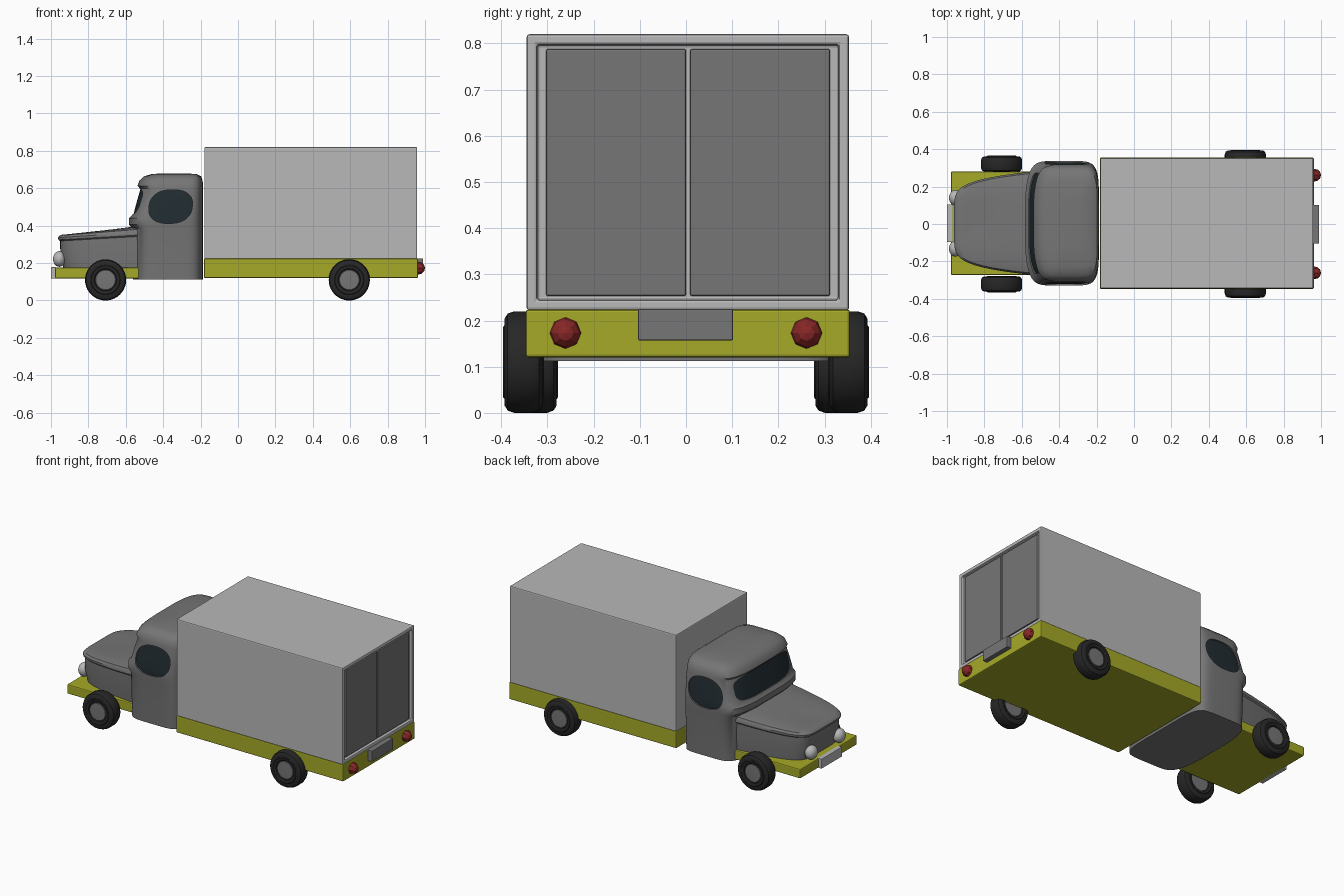
import bpy, bmesh, math
from mathutils import Matrix

if "Cube" in bpy.data.objects:
    bpy.data.objects.remove(bpy.data.objects["Cube"])

CY = 0.004  # body centre line


def material(name, rgb):
    m = bpy.data.materials.new(name)
    m.diffuse_color = (*rgb, 1)
    m.use_nodes = True
    m.node_tree.nodes["Principled BSDF"].inputs["Base Color"].default_value = m.diffuse_color
    return m


YELLOW = material("yellow_paint", (0.38, 0.40, 0.02))
BLACK = material("tyre_rubber", (0.02, 0.02, 0.02))
GLASS = material("dark_glass", (0.015, 0.025, 0.03))
RED = material("red_lens", (0.25, 0.02, 0.02))
DARK = material("dark_grey", (0.18, 0.18, 0.18))
LIGHT = material("light_grey", (0.48, 0.48, 0.48))


def finish(name, bm, mat=None, smooth=None, bevel=0):
    bmesh.ops.recalc_face_normals(bm, faces=bm.faces[:])
    me = bpy.data.meshes.new(name)
    bm.to_mesh(me)
    bm.free()
    ob = bpy.data.objects.new(name, me)
    bpy.context.collection.objects.link(ob)
    if mat:
        me.materials.append(mat)
    if bevel:
        mod = ob.modifiers.new("bevel", 'BEVEL')
        mod.width, mod.segments = bevel, 2
    if smooth:
        shade(ob, smooth)
    return ob


def shade(ob, angle):
    bpy.ops.object.select_all(action='DESELECT')
    ob.select_set(True)
    bpy.context.view_layer.objects.active = ob
    bpy.ops.object.shade_smooth_by_angle(angle=math.radians(angle))


def box(name, x, y, z, mat=None, bevel=0.006, inset=None):
    bm = bmesh.new()
    bmesh.ops.create_cube(bm, size=1)
    for v in bm.verts:
        v.co = [a + (b - a) * (c + 0.5) for (a, b), c in zip((x, y, z), v.co)]
    if inset:
        bm.normal_update()
        rear = [f for f in bm.faces if f.normal.x > 0.9]
        bmesh.ops.inset_region(bm, faces=rear, thickness=inset[0])
        solid = bmesh.ops.extrude_face_region(bm, geom=rear)
        bmesh.ops.delete(bm, geom=rear, context='FACES')
        for v in solid['geom']:
            if isinstance(v, bmesh.types.BMVert):
                v.co.x -= inset[1]
    return finish(name, bm, mat, None, bevel)


def loft(bm, rings):
    """Skin a list of equal-length closed rings and cap both ends."""
    vs = [[bm.verts.new(p) for p in r] for r in rings]
    n = len(vs[0])
    for a, b in zip(vs, vs[1:]):
        for i in range(n):
            bm.faces.new((a[i], a[(i + 1) % n], b[(i + 1) % n], b[i]))
    bm.faces.new(vs[0][::-1])
    bm.faces.new(vs[-1])


def superellipse(a, b, n, count=48):
    out = []
    for i in range(count):
        t = 2 * math.pi * (i + 0.5) / count
        c, s = math.cos(t), math.sin(t)
        out.append((a * math.copysign(abs(c) ** (2 / n), c),
                    b * math.copysign(abs(s) ** (2 / n), s)))
    return out


# cargo box, chassis and rear doors
box("cargo_box", (-0.18, 0.958), (-0.345, 0.353), (0.222, 0.82), LIGHT, 0.006, (0.032, 0.018))
box("rear_chassis", (-0.182, 0.962), (-0.347, 0.355), (0.12, 0.224), YELLOW)
box("front_chassis", (-0.978, -0.5), (-0.273, 0.281), (0.118, 0.176), YELLOW)
box("left_door", (0.93, 0.952), (-0.303, 0.0), (0.253, 0.788), DARK, 0.004)
box("right_door", (0.93, 0.952), (0.009, 0.312), (0.253, 0.788), DARK, 0.004)
box("rear_plate", (0.95, 0.99), (-0.104, 0.102), (0.157, 0.225), DARK, 0.003)
box("front_plate", (-1.0, -0.97), (-0.097, 0.105), (0.118, 0.178), LIGHT, 0.003)

# cab: rings of z, front x, back x, half width
CAB = [(0.112, -0.565, -0.187, 0.322), (0.385, -0.567, -0.187, 0.331),
       (0.405, -0.586, -0.187, 0.333), (0.44, -0.586, -0.187, 0.333),
       (0.458, -0.568, -0.187, 0.331), (0.53, -0.549, -0.187, 0.323),
       (0.60, -0.529, -0.187, 0.312), (0.613, -0.541, -0.187, 0.310),
       (0.642, -0.530, -0.189, 0.300), (0.664, -0.505, -0.197, 0.278),
       (0.676, -0.465, -0.22, 0.235), (0.68, -0.40, -0.29, 0.12)]


def cab_ring(z, xf, xb, hw, bulge=0.025):
    cx, a = (xf + bulge + xb) / 2, (xb - xf - bulge) / 2
    ring = []
    for x, y in superellipse(a, hw, 6, 64):
        bow = bulge * (1 - (y / hw) ** 2) * max(0, -x / a)
        ring.append((cx + x - bow, y + CY, z))
    return ring


def make_cab(name, mat, scale=1):
    bm = bmesh.new()
    loft(bm, [cab_ring(*r) for r in CAB])
    c = Matrix.Translation((-0.38, CY, 0.4))
    bmesh.ops.transform(bm, matrix=c @ Matrix.Scale(scale, 4) @ c.inverted(), verts=bm.verts[:])
    return finish(name, bm, mat)


def boolean(ob, cutter, operation):
    mod = ob.modifiers.new("cut", 'BOOLEAN')
    mod.object, mod.operation, mod.solver = cutter, operation, 'EXACT'
    bpy.ops.object.select_all(action='DESELECT')
    ob.select_set(True)
    bpy.context.view_layer.objects.active = ob
    bpy.ops.object.modifier_apply(modifier=mod.name)
    shade(ob, 35)


# window openings with recessed glass
cab = make_cab("cab", DARK)
glass = make_cab("window_glass", GLASS, 0.975)
bm = bmesh.new()
side = [(-0.36 + u + 0.12 * w, 0.502 + w) for u, w in superellipse(0.116, 0.09, 2.4)]
for s in (-1, 1):
    loft(bm, [[(x, CY + s * d, z) for x, z in side] for d in (0.27, 0.5)])
screen = superellipse(0.268, 0.07, 4)
loft(bm, [[(x, CY + u, 0.53 + w) for u, w in screen] for x in (-0.8, -0.478)])
cutter = finish("window_cutter", bm)
boolean(cab, cutter, 'DIFFERENCE')
boolean(glass, cutter, 'INTERSECT')
bpy.data.objects.remove(cutter)

# bonnet: rings of length scale, width scale, z, rise towards the cab
BONNET = [(0.93, 0.95, 0.16, 0), (0.975, 0.975, 0.24, 0), (0.98, 0.975, 0.318, 0.024),
          (1.0, 1.0, 0.324, 0.026), (1.005, 1.0, 0.336, 0.028), (0.985, 0.965, 0.347, 0.033),
          (0.95, 0.85, 0.352, 0.037), (0.89, 0.6, 0.354, 0.041), (0.82, 0.3, 0.355, 0.042),
          (0.78, 0.04, 0.355, 0.043)]


def bonnet_ring(sx, sy, z, rise, xb=-0.535, xf=-0.96, n=20):
    ring = []
    for i in range(-n, n + 1):
        f = math.sin(math.pi / 2 * i / n)
        t = abs(f) ** (1 / 0.155)
        ring.append((xb + (xf - xb) * (1 - t) * sx, CY + 0.277 * f * sy, z + rise * t))
    return ring


bm = bmesh.new()
loft(bm, [bonnet_ring(*r) for r in BONNET])
finish("bonnet", bm, DARK, 35)

# wheels: tyre profile of radius and sideways offset
TYRE = [(0.056, 0.036), (0.06, 0.041), (0.076, 0.044), (0.08, 0.041), (0.094, 0.041),
        (0.105, 0.034), (0.11, 0.02)]
TYRE += [(r, -w) for r, w in reversed(TYRE)]
HUB = [(0.057, -0.037), (0.057, 0.034), (0.052, 0.038), (0.02, 0.039)]


def lathe(name, profile, centre, side, mat):
    bm = bmesh.new()
    loft(bm, [[(centre[0] + r * math.cos(k * math.pi / 20), centre[1] + side * w,
                centre[2] + r * math.sin(k * math.pi / 20)) for k in range(40)]
              for r, w in profile])
    finish(name, bm, mat, 35)


for end, x, y in (("front", -0.708, 0.321), ("rear", 0.595, 0.352)):
    for label, s in (("left", -1), ("right", 1)):
        c = (x, s * y, 0.11)
        lathe(f"{end}_{label}_tyre", TYRE, c, s, BLACK)
        lathe(f"{end}_{label}_hub", HUB, c, s, DARK)


# lamps
def lamp(name, loc, size, segments, rings, mat, smooth):
    bm = bmesh.new()
    bmesh.ops.create_uvsphere(bm, u_segments=segments, v_segments=rings, radius=1)
    m = (Matrix.Translation(loc) @ Matrix.Diagonal((*size, 1))
         @ Matrix.Rotation(math.pi / 2, 4, 'Y'))
    bmesh.ops.transform(bm, matrix=m, verts=bm.verts[:])
    finish(name, bm, mat, smooth)


for label, s in (("left", -1), ("right", 1)):
    lamp(f"{label}_headlight", (-0.955, CY + s * 0.136, 0.222), (0.034, 0.042, 0.042), 24, 12, LIGHT, 40)
    lamp(f"{label}_tail_light", (0.965, s * 0.261, 0.173), (0.035, 0.034, 0.034), 8, 6, RED, None)
